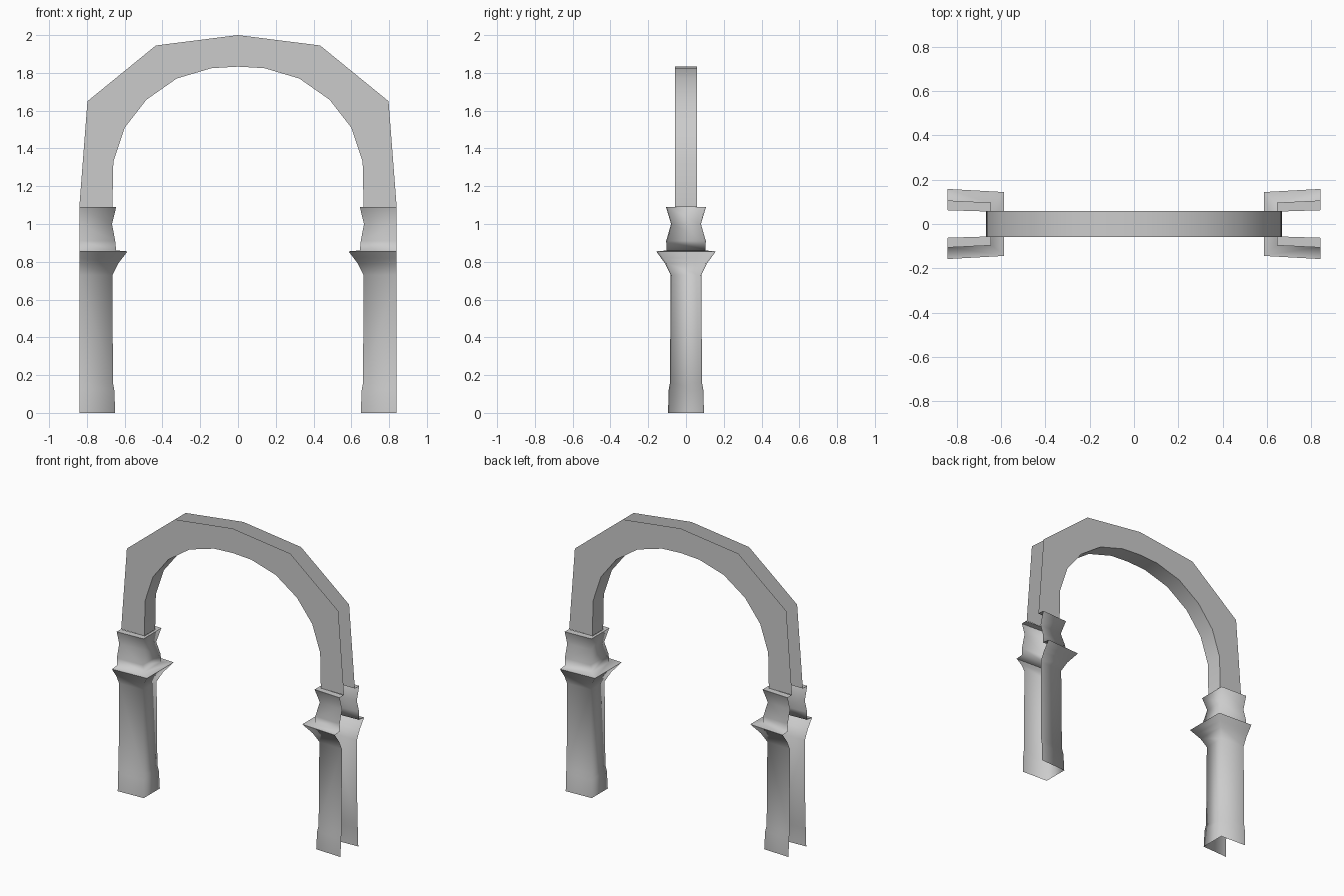
import bpy
import math

cube = bpy.data.objects.get("Cube")
if cube:
    bpy.data.objects.remove(cube, do_unlink=True)

stone = bpy.data.materials.new("grey_stone")
stone.use_nodes = True
GREY = (0.6, 0.6, 0.6, 1)
stone.diffuse_color = GREY
stone.node_tree.nodes["Principled BSDF"].inputs["Base Color"].default_value = GREY

OUTER_X = 0.84     # open outer side of the pillars
ARCH_Y = 0.058     # half depth of the arch


def make_object(name, verts, faces, angle):
    mesh = bpy.data.meshes.new(name)
    mesh.from_pydata(verts, [], faces)
    mesh.materials.append(stone)
    obj = bpy.data.objects.new(name, mesh)
    bpy.context.collection.objects.link(obj)
    bpy.ops.object.select_all(action="DESELECT")
    obj.select_set(True)
    bpy.context.view_layer.objects.active = obj
    bpy.ops.object.shade_smooth_by_angle(angle=math.radians(angle))
    return obj


# Pillar: three-sided shell lofted through (inner x, half depth, height)
profile = [
    (0.65, 0.095, 0), (0.655, 0.092, 0.12), (0.662, 0.085, 0.16),
    (0.665, 0.081, 0.73), (0.635, 0.11, 0.79), (0.612, 0.132, 0.82),
    (0.585, 0.158, 0.855),
    (0.645, 0.102, 0.86), (0.65, 0.105, 0.91), (0.667, 0.079, 1.0),
    (0.645, 0.106, 1.09), (0.663, 0.062, 1.09),
]
verts, faces = [], []
for x, y, z in profile:
    inner = y * 0.91
    verts += [(OUTER_X, -y, z), (x, -inner, z), (x, inner, z), (OUTER_X, y, z)]
for ring in range(len(profile) - 1):
    for side in range(3):
        a = ring * 4 + side
        faces.append((a + 1, a, a + 4, a + 5))
pillars = make_object("pillars", verts, faces, 100)
mirror = pillars.modifiers.new("mirror", "MIRROR")
mirror.use_axis[0] = True
mirror.use_mirror_merge = False


# Arch: front and back plates joined by the curved underside, open on top
def mirrored(half):
    return half + [(-x, z) for x, z in reversed(half) if x > 0]


outer = mirrored([(OUTER_X, 1.09), (0.797, 1.65), (0.435, 1.945), (0, 2.0)])
inner = mirrored([(0.665, 1.09), (0.66, 1.33), (0.6, 1.51), (0.485, 1.658),
                  (0.325, 1.77), (0.14, 1.825), (0, 1.833)])
outline = inner + outer[::-1]
count = len(outline)
verts = [(x, y, z) for y in (-ARCH_Y, ARCH_Y) for x, z in outline]
front = list(range(count))
faces = [front[::-1], [i + count for i in front]]
for i in range(len(inner) - 1):
    faces.append((i, i + 1, i + 1 + count, i + count))
make_object("arch", verts, faces, 40)
